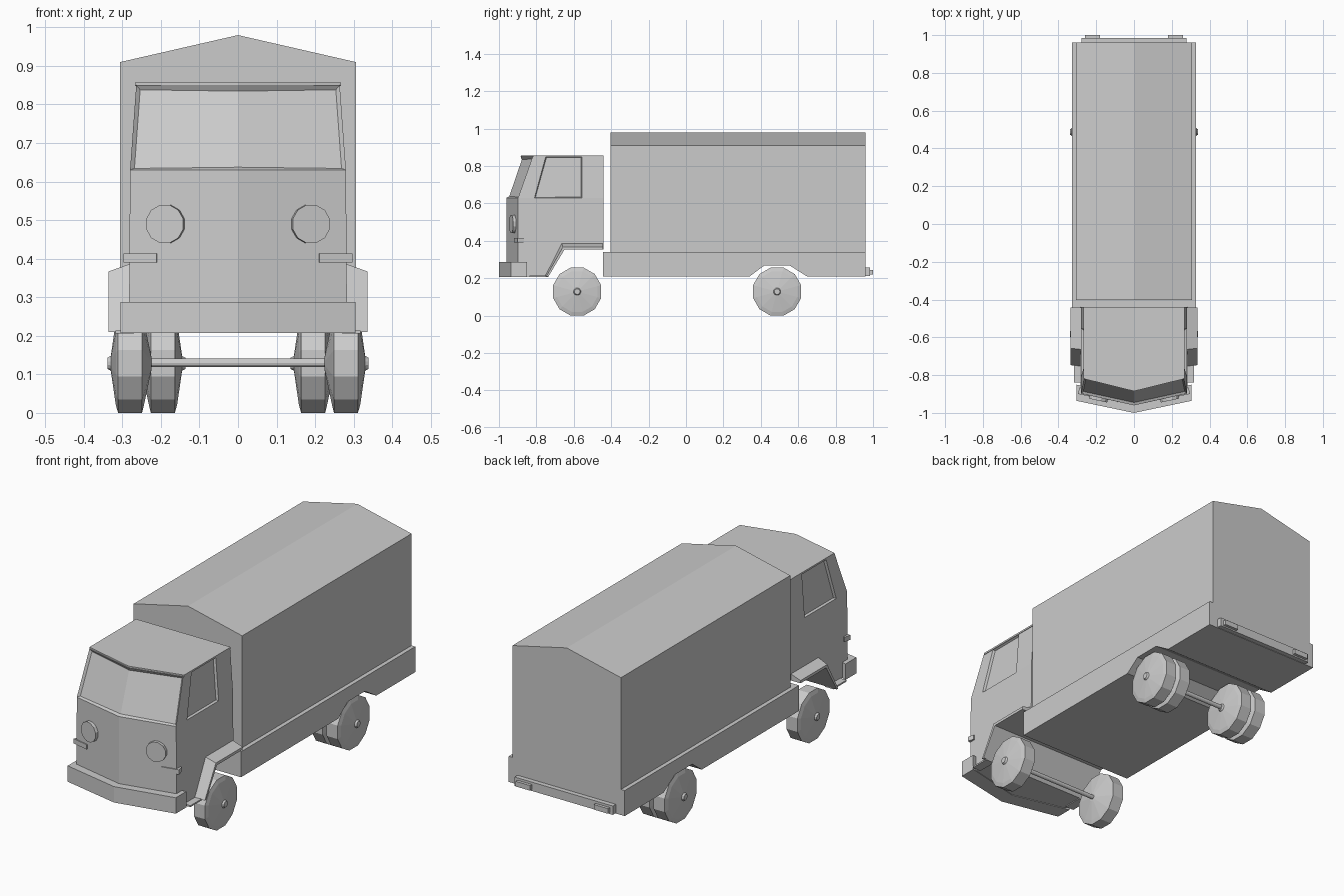
import bpy, bmesh, math
from mathutils import Matrix

if "Cube" in bpy.data.objects:
    bpy.data.objects.remove(bpy.data.objects["Cube"], do_unlink=True)

GREY = (0.6, 0.6, 0.6, 1)
paint = bpy.data.materials.new("plain grey")
paint.use_nodes = True
paint.diffuse_color = GREY
paint.node_tree.nodes["Principled BSDF"].inputs["Base Color"].default_value = GREY


def finish(name, bm, mirror=False):
    bmesh.ops.recalc_face_normals(bm, faces=bm.faces)
    mesh = bpy.data.meshes.new(name)
    bm.to_mesh(mesh)
    bm.free()
    mesh.materials.append(paint)
    obj = bpy.data.objects.new(name, mesh)
    bpy.context.collection.objects.link(obj)
    if mirror:
        obj.modifiers.new("Mirror", "MIRROR").use_mirror_merge = False
    return obj


def loft(rings):
    """Join equal rings of points and close both ends."""
    bm = bmesh.new()
    rows = [[bm.verts.new(p) for p in ring] for ring in rings]
    n = len(rows[0])
    for a, b in zip(rows, rows[1:]):
        for i in range(n):
            j = (i + 1) % n
            bm.faces.new((a[i], a[j], b[j], b[i]))
    bm.faces.new(rows[0])
    bm.faces.new(rows[-1])
    bmesh.ops.recalc_face_normals(bm, faces=bm.faces)
    return bm


def box(name, x, y, z, mirror=False):
    ring = [(x[0], y[0]), (x[1], y[0]), (x[1], y[1]), (x[0], y[1])]
    return finish(name, loft([[(*p, h) for p in ring] for h in z]), mirror)


def both_sides(half):
    """Complete a plan outline whose last point lies on the centre line."""
    return half + [(-x, y) for x, y in reversed(half[:-1])]


# Cab: straight lower body, raked and tapered upper half, V-shaped nose
def cab_ring(z, w, pillar, corner, nose):
    half = [(w, -0.44), (w, -0.556), (w, pillar), (w, corner), (0, nose)]
    return [(x, y, z) for x, y in both_sides(half)]


bm = loft([cab_ring(0.21, 0.283, -0.81, -0.898, -0.96),
           cab_ring(0.63, 0.28, -0.81, -0.898, -0.96),
           cab_ring(0.85, 0.264, -0.75, -0.82, -0.885)])
upper = [f for f in bm.faces if 0.63 < f.calc_center_median().z < 0.84]
screen = [f for f in upper if f.normal.y < -0.5]
sides = [f for f in upper if abs(f.normal.x) > 0.7
         and -0.75 < f.calc_center_median().y < -0.6]
bmesh.ops.inset_region(bm, faces=screen, thickness=0.012, depth=-0.012)
bmesh.ops.inset_region(bm, faces=sides, thickness=0.006, depth=-0.012)
cab = finish("cab", bm)

# Front wheel arch cut through the cab
arch = [(-0.74, 0.19), (-0.735, 0.21), (-0.65, 0.353), (-0.4, 0.353), (-0.4, 0.19)]
cutter = finish("arch_cutter", loft([[(x, *p) for p in arch] for x in (-0.5, 0.5)]))
cutter.hide_render = True
cutter.hide_viewport = True
cutter.display_type = "WIRE"
cut = cab.modifiers.new("Wheel arch", "BOOLEAN")
cut.operation = "DIFFERENCE"
cut.solver = "EXACT"
cut.object = cutter

# Roof lip and bumper share the V-shaped plan
roof = both_sides([(0.267, -0.44), (0.267, -0.815), (0, -0.882)])
finish("cab_roof", loft([[(*p, z) for p in roof] for z in (0.848, 0.857)]))
bumper = [(0.305, -0.85), (0.305, -0.936), (0, -1.0),
          (-0.305, -0.936), (-0.305, -0.85), (0, -0.92)]
finish("front_bumper", loft([[(*p, z) for p in bumper] for z in (0.207, 0.288)]))

# Front fenders: sloping top, thin outer lip
inner = [(-0.757, 0.21), (-0.665, 0.39), (-0.443, 0.39)]
outer = [(-0.747, 0.21), (-0.658, 0.367), (-0.443, 0.367)]
under = [(-0.735, 0.21), (-0.65, 0.353), (-0.443, 0.353)]
finish("front_fender", loft([[(0.27, *a), (0.336, *b), (0.336, *c), (0.27, *c)]
                             for a, b, c in zip(inner, outer, under)]), True)
box("fender_step", (0.27, 0.318), (-0.838, -0.735), (0.206, 0.214), True)

# Headlights and indicators lie along the angled nose
slant = math.atan2(0.062, 0.28)
bm = bmesh.new()
bmesh.ops.create_cone(bm, cap_ends=True, segments=12, radius1=0.051, radius2=0.051, depth=0.03)
turn = Matrix.Rotation(slant, 4, "Z") @ Matrix.Rotation(math.pi / 2, 4, "X") @ Matrix.Rotation(math.pi / 12, 4, "Z")
bmesh.ops.transform(bm, matrix=Matrix.Translation((0.187, -0.92, 0.49)) @ turn, verts=bm.verts)
finish("headlight", bm, True)

bm = bmesh.new()
bmesh.ops.create_cube(bm, size=1)
place = Matrix.Translation((0.25, -0.892, 0.402)) @ Matrix.Rotation(slant, 4, "Z")
bmesh.ops.transform(bm, matrix=place @ Matrix.Diagonal((0.088, 0.035, 0.024, 1)), verts=bm.verts)
finish("indicator", bm, True)

# Load bed with rear wheel arches
bed = [(-0.443, 0.21), (0.34, 0.21), (0.417, 0.267), (0.556, 0.267),
       (0.647, 0.21), (0.961, 0.21), (0.961, 0.34), (-0.443, 0.34)]
finish("load_bed", loft([[(x, *p) for p in bed] for x in (-0.327, 0.327)]))

# Gabled cargo cover
cover = [(-0.306, 0.33), (0.306, 0.33), (0.306, 0.91), (0, 0.98), (-0.306, 0.91)]
finish("cargo_cover", loft([[(x, y, z) for x, z in cover] for y in (-0.403, 0.961)]))

# Rear bumper and tail lights
box("rear_bumper", (-0.277, 0.277), (0.95, 0.985), (0.212, 0.257))
box("tail_light", (0.18, 0.26), (0.98, 1.0), (0.219, 0.245), True)

# Wheels: twelve-sided tyres with dished faces and a hub, as (offset, radius)
PROFILE = [(-0.055, 0.02), (-0.036, 0.112), (-0.031, 0.133),
           (0.031, 0.133), (0.037, 0.112), (0.05, 0.02), (0.059, 0.015)]


def wheel(name, x, y, facing=1):
    rings = []
    for offset, r in PROFILE:
        angles = [math.pi / 12 + i * math.pi / 6 for i in range(12)]
        rings.append([(x + facing * offset, y + r * math.cos(a), 0.1285 + r * math.sin(a))
                      for a in angles])
    finish(name, loft(rings), True)


def axle(name, y):
    bm = bmesh.new()
    bmesh.ops.create_cone(bm, cap_ends=True, segments=12, radius1=0.011, radius2=0.011, depth=0.5)
    bmesh.ops.transform(bm, matrix=Matrix.Translation((0, y, 0.13)) @ Matrix.Rotation(math.pi / 2, 4, "Y"),
                        verts=bm.verts)
    finish(name, bm)


wheel("front_wheel", 0.28, -0.582)
wheel("rear_outer_wheel", 0.28, 0.487)
wheel("rear_inner_wheel", 0.195, 0.487, -1)
axle("front_axle", -0.582)
axle("rear_axle", 0.487)
